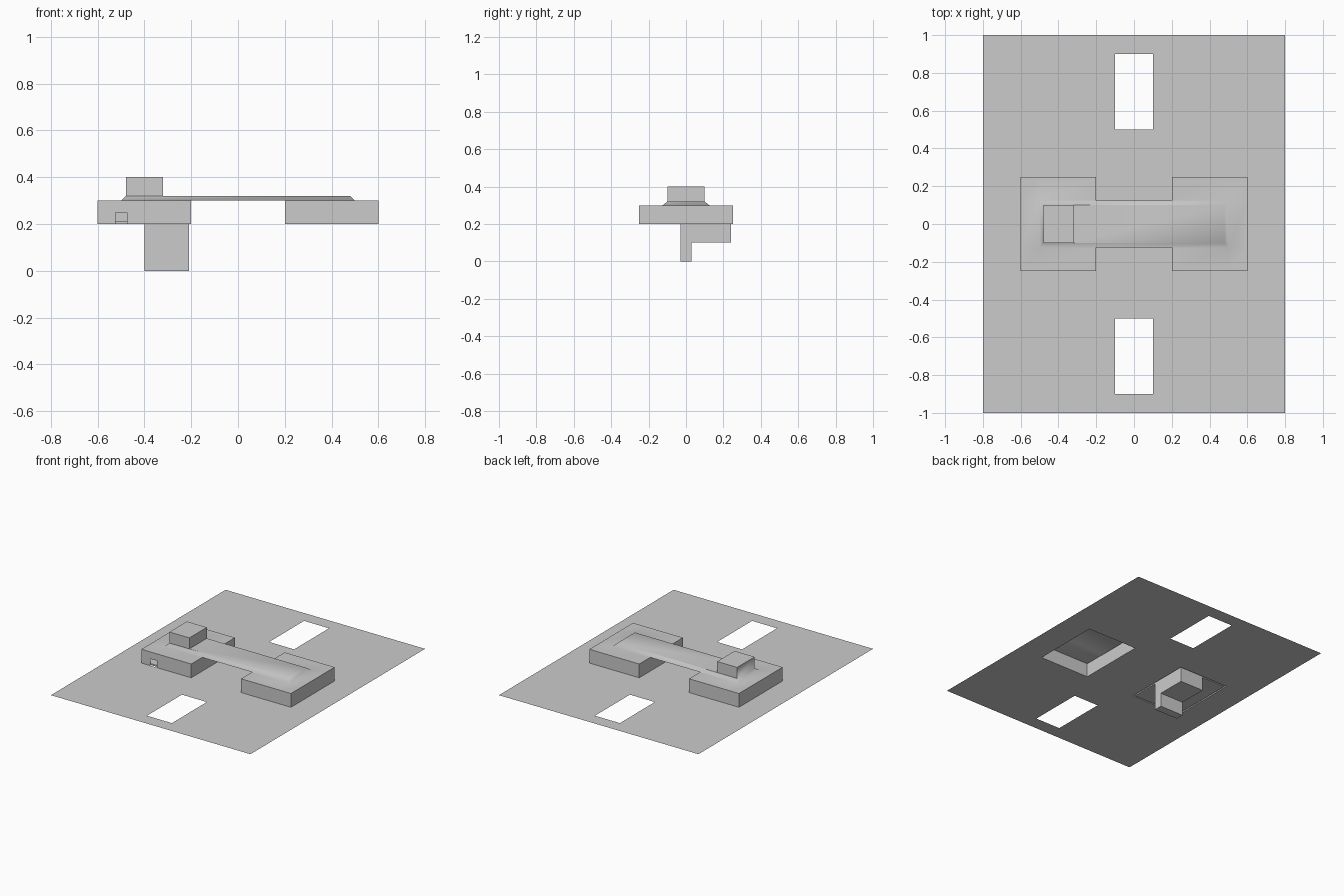
import bpy, bmesh, math

if "Cube" in bpy.data.objects:
    bpy.data.objects.remove(bpy.data.objects["Cube"])


def quad(bm, *pts):
    bm.faces.new([bm.verts.new(p) for p in pts])


def tiles(bm, xs, ys, z, skip=lambda x, y: False):
    # flat grid of upward faces, leaving out cells whose centre is skipped
    for x0, x1 in zip(xs, xs[1:]):
        for y0, y1 in zip(ys, ys[1:]):
            if not skip((x0 + x1) / 2, (y0 + y1) / 2):
                quad(bm, (x0, y0, z), (x1, y0, z), (x1, y1, z), (x0, y1, z))


def ring(bm, low, z0, high, z1, sides=(0, 1, 2, 3)):
    # outward walls between two rectangles (x0, x1, y0, y1); side 0 is the front
    def corners(r, z):
        return [(r[0], r[2], z), (r[1], r[2], z), (r[1], r[3], z), (r[0], r[3], z)]
    a, b = corners(low, z0), corners(high, z1)
    for i in sides:
        j = (i + 1) % 4
        quad(bm, a[i], a[j], b[j], b[i])


def box(bm, x0, x1, y0, y1, z0, z1):
    r = (x0, x1, y0, y1)
    ring(bm, r, z0, r, z1)
    tiles(bm, (x0, x1), (y0, y1), z1)
    quad(bm, (x0, y1, z0), (x1, y1, z0), (x1, y0, z0), (x0, y0, z0))


def finish(bm, name, angle):
    bmesh.ops.remove_doubles(bm, verts=bm.verts, dist=1e-5)
    me = bpy.data.meshes.new(name)
    bm.to_mesh(me)
    bm.free()
    me.shade_smooth()
    me.set_sharp_from_angle(angle=math.radians(angle))
    ob = bpy.data.objects.new(name, me)
    bpy.context.collection.objects.link(ob)


# Cover plate shell: base sheet with two slots and two block openings
bm = bmesh.new()
tiles(bm, (-.8, -.6, -.2, -.1, .1, .2, .6, .8),
      (-1, -.9, -.5, -.25, .25, .5, .9, 1), .2,
      lambda x, y: (abs(x) < .1 and .5 < abs(y) < .9)
      or (.2 < abs(x) < .6 and abs(y) < .25))

# Hollow raised blocks
left, right = (-.6, -.2, -.25, .25), (.2, .6, -.25, .25)
ys = (-.25, -.125, .125, .25)
ring(bm, right, .2, right, .3)
ring(bm, left, .2, left, .3, (1, 2, 3))
tiles(bm, (-.6, -.5, -.2), ys, .3, lambda x, y: x > -.5 and abs(y) < .125)
tiles(bm, (.2, .5, .6), ys, .3, lambda x, y: x < .5 and abs(y) < .125)

# Front wall of the left block with its small notch
n0, n1 = -.525, -.475
for x0, x1, z0, z1 in ((-.6, n0, .2, .25), (n1, -.2, .2, .25),
                       (-.6, n0, .25, .3), (n0, n1, .25, .3), (n1, -.2, .25, .3)):
    quad(bm, (x0, -.25, z0), (x1, -.25, z0), (x1, -.25, z1), (x0, -.25, z1))

# Chamfered bridge and square knob
ridge, knob = (-.48, .48, -.1, .1), (-.48, -.32, -.1, .1)
ring(bm, (-.5, .5, -.125, .125), .3, ridge, .32)
tiles(bm, (-.32, .48), (-.1, .1), .32)
ring(bm, knob, .32, knob, .4)
tiles(bm, (-.48, -.32), (-.1, .1), .4)
finish(bm, "cover_plate", 60)

# Slider plate closing the left block from below
bm = bmesh.new()
box(bm, -.59, -.21, -.24, .24, .2, .21)
finish(bm, "slider_plate", 30)

# L-shaped hook hanging under the slider
bm = bmesh.new()
profile = [(-.03, 0), (.03, 0), (.03, .1), (.24, .1), (.24, .2), (-.03, .2)]
face = bm.faces.new([bm.verts.new((-.4, y, z)) for y, z in profile])
ext = bmesh.ops.extrude_face_region(bm, geom=[face])
bmesh.ops.translate(bm, vec=(.19, 0, 0),
                    verts=[v for v in ext["geom"] if isinstance(v, bmesh.types.BMVert)])
bmesh.ops.recalc_face_normals(bm, faces=bm.faces)
finish(bm, "slider_hook", 30)
